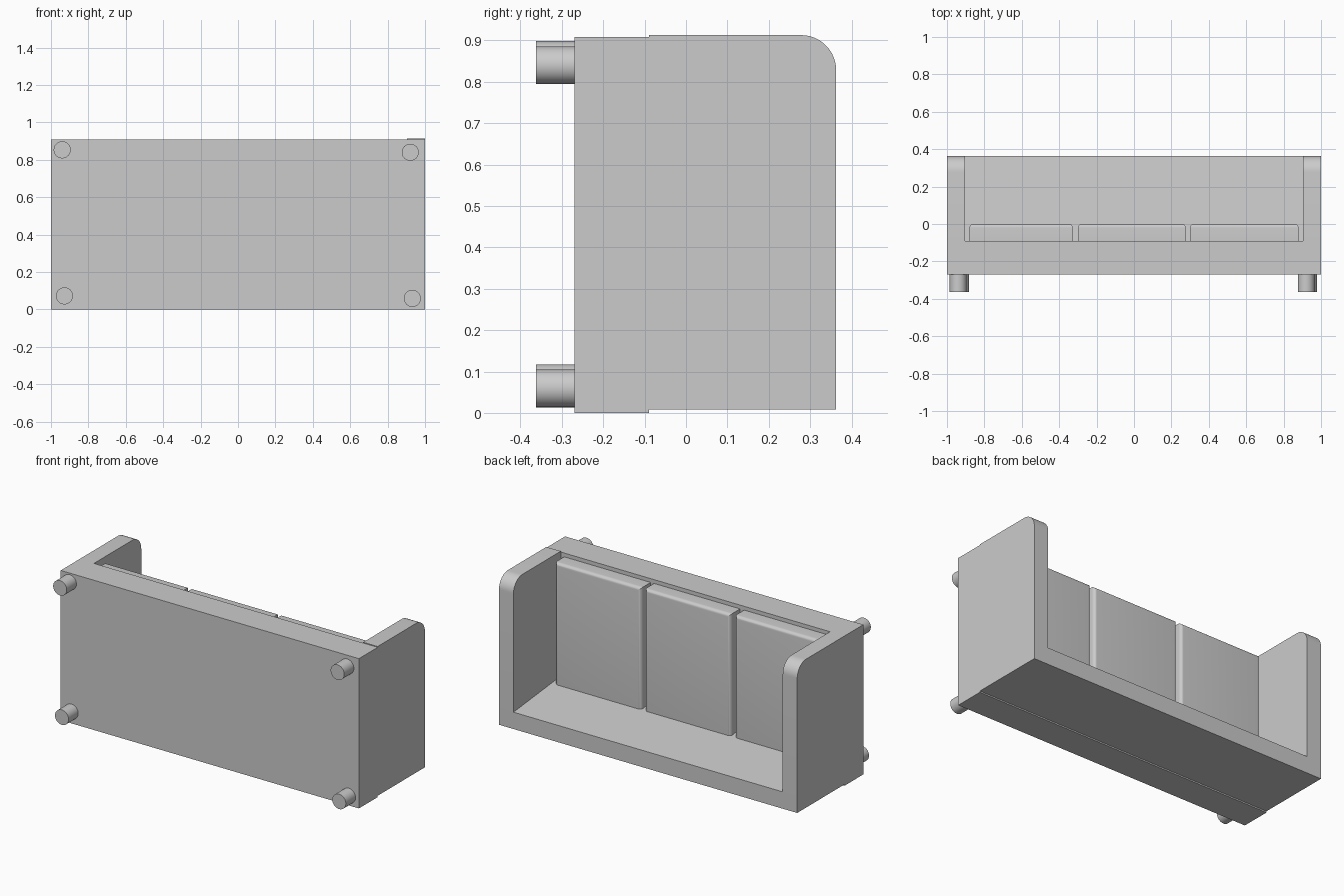
import bpy, bmesh, math

cube = bpy.data.objects.get("Cube")
if cube:
    bpy.data.objects.remove(cube, do_unlink=True)

grey = bpy.data.materials.new("plain grey")
grey.use_nodes = True
colour = (0.6, 0.6, 0.6, 1)
grey.diffuse_color = colour
grey.node_tree.nodes["Principled BSDF"].inputs["Base Color"].default_value = colour

FLOOR, REAR = -0.27, 0.008      # underside of the frame, back face of the sofa
SEAT, RIM = -0.09, 0.363        # top of the frame, top of arms and backrest
INNER = 0.903                   # inner faces of the arms


def finish(bm, name):
    bmesh.ops.recalc_face_normals(bm, faces=bm.faces[:])
    mesh = bpy.data.meshes.new(name)
    bm.to_mesh(mesh)
    bm.free()
    mesh.materials.append(grey)
    obj = bpy.data.objects.new(name, mesh)
    bpy.context.collection.objects.link(obj)
    bpy.ops.object.select_all(action='DESELECT')
    bpy.context.view_layer.objects.active = obj
    obj.select_set(True)
    bpy.ops.object.shade_smooth_by_angle(angle=math.radians(30))
    return obj


def prism(name, profile, x0, x1, bevel=None, radius=0.02, segments=6):
    """Extrude a (y, z) profile from x0 to x1, rounding edges chosen by a rule."""
    bm = bmesh.new()
    face = bm.faces.new([bm.verts.new((x0, y, z)) for y, z in profile])
    new = bmesh.ops.extrude_face_region(bm, geom=[face])["geom"]
    verts = [g for g in new if isinstance(g, bmesh.types.BMVert)]
    bmesh.ops.translate(bm, verts=verts, vec=(x1 - x0, 0, 0))
    bmesh.ops.recalc_face_normals(bm, faces=bm.faces[:])
    if bevel:
        edges = [e for e in bm.edges if all(bevel(v.co) for v in e.verts)]
        bmesh.ops.bevel(bm, geom=edges, offset=radius, segments=segments,
                        profile=0.5, affect='EDGES')
    return finish(bm, name)


def rect(y0, y1, z0, z1):
    return [(y0, z0), (y1, z0), (y1, z1), (y0, z1)]


# Frame under the seat
prism("base_frame", rect(FLOOR, SEAT, 0, 0.908), -1, 1)

# Arms with a rounded upper front corner
for name, x0, x1, front in (("left_arm", INNER, 1, 0.913),
                            ("right_arm", -1, -INNER, 0.908)):
    prism(name, rect(SEAT, RIM, REAR, front), x0, x1,
          lambda c: c.y > 0.3 and c.z > 0.5, radius=0.085, segments=12)

# Backrest, slightly thicker at the seat than at the rim
prism("backrest", [(SEAT, REAR), (RIM, REAR), (RIM, 0.11), (SEAT, 0.156)],
      -INNER, INNER)

# Three seat cushions with softened top edges
for name, x0, x1 in (("right_cushion", -0.88, -0.327),
                     ("middle_cushion", -0.3, 0.277),
                     ("left_cushion", 0.3, 0.88)):
    prism(name, rect(SEAT, 0.0, 0.12, 0.885), x0, x1, lambda c: c.y > -0.01)

# Round feet
for name, x, z in (("front_right_foot", -0.94, 0.853), ("front_left_foot", 0.921, 0.84),
                   ("rear_right_foot", -0.928, 0.072), ("rear_left_foot", 0.932, 0.059)):
    bm = bmesh.new()
    bmesh.ops.create_cone(bm, cap_ends=True, segments=40, radius1=0.0455,
                          radius2=0.0455, depth=0.094)
    foot = finish(bm, name)
    foot.rotation_euler.x = math.pi / 2
    foot.location = (x, FLOOR - 0.046, z)
